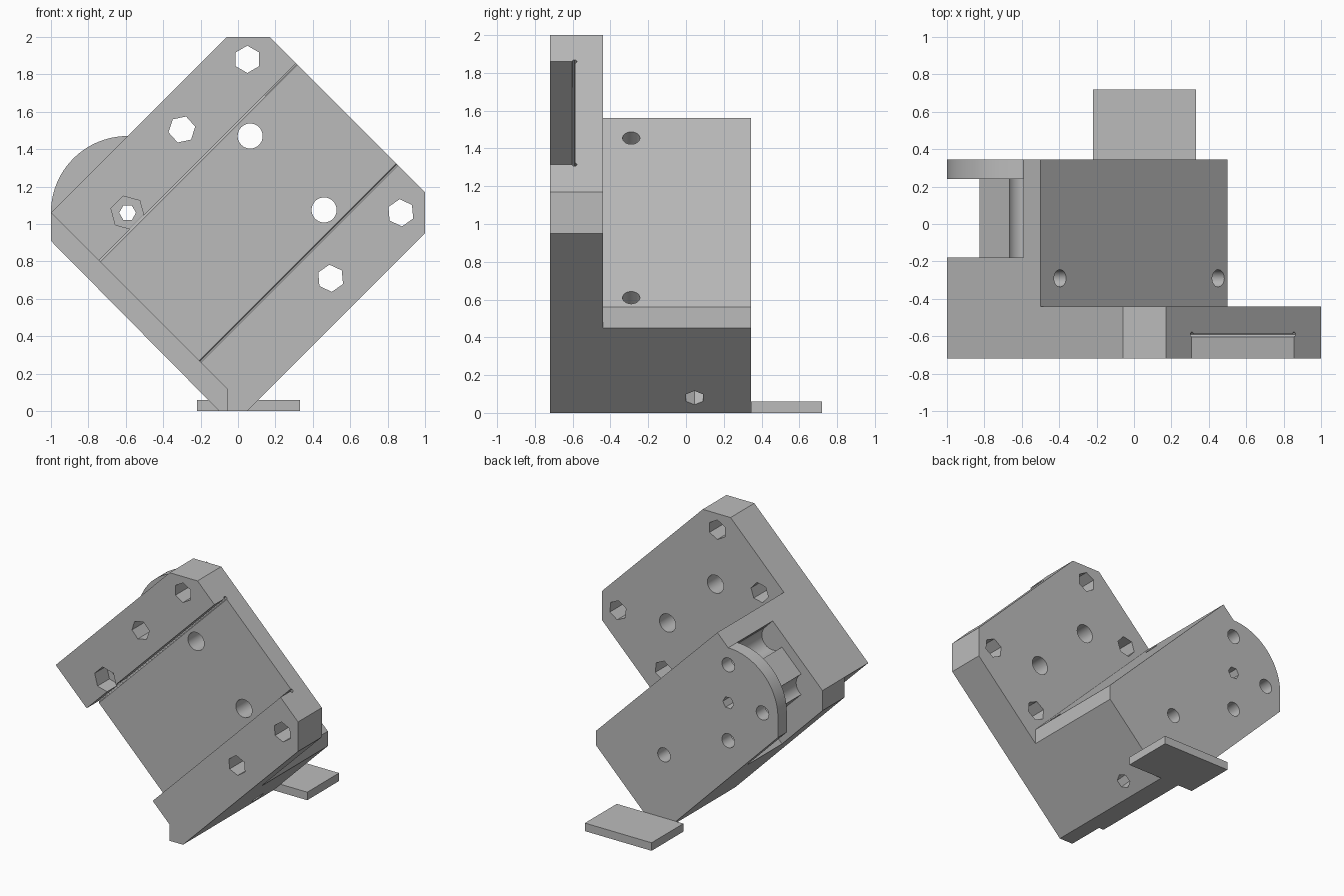
import bpy, bmesh, math
from mathutils import Vector

if "Cube" in bpy.data.objects:
    bpy.data.objects.remove(bpy.data.objects["Cube"], do_unlink=True)

grey = bpy.data.materials.new("plain grey")
grey.use_nodes = True
grey.diffuse_color = (0.5, 0.5, 0.5, 1)
grey.node_tree.nodes["Principled BSDF"].inputs["Base Color"].default_value = (0.5, 0.5, 0.5, 1)

FRONT, MID, BACK = -0.72, -0.44, 0.345    # depth layers
POCKET = (-0.18, 0.24)
AXLE = Vector((-0.59, 1.06))


def finish(bm, name):
    bmesh.ops.recalc_face_normals(bm, faces=bm.faces)
    mesh = bpy.data.meshes.new(name)
    bm.to_mesh(mesh)
    bm.free()
    mesh.materials.append(grey)
    ob = bpy.data.objects.new(name, mesh)
    bpy.context.collection.objects.link(ob)
    return ob


def prism(name, outline, y0, y1):
    """Extrude an (x, z) outline from y0 to y1."""
    bm = bmesh.new()
    face = bm.faces.new([bm.verts.new((p[0], y0, p[1])) for p in outline])
    ext = bmesh.ops.extrude_face_region(bm, geom=[face])
    verts = [g for g in ext["geom"] if isinstance(g, bmesh.types.BMVert)]
    bmesh.ops.translate(bm, verts=verts, vec=(0, y1 - y0, 0))
    return finish(bm, name)


def ring(centre, radius, sides=32, turn=0):
    return [(centre[0] + radius * math.cos(math.radians(turn) + math.tau * i / sides),
             centre[1] + radius * math.sin(math.radians(turn) + math.tau * i / sides))
            for i in range(sides)]


def rod(start, direction, length, radius, sides=24):
    """Round or hexagonal bar from 0.1 before start along direction."""
    d = Vector(direction).normalized()
    bm = bmesh.new()
    bmesh.ops.create_cone(bm, cap_ends=True, segments=sides, radius1=radius,
                          radius2=radius, depth=length + 0.1)
    bmesh.ops.transform(bm, verts=bm.verts, matrix=d.to_track_quat("Z", "Y").to_matrix().to_4x4())
    bmesh.ops.translate(bm, verts=bm.verts, vec=Vector(start) + d * (length - 0.1) / 2)
    return finish(bm, "cutter")


def cut(ob, cutter):
    cutter.hide_render = True
    mod = ob.modifiers.new("cut", "BOOLEAN")
    mod.operation, mod.solver, mod.object = "DIFFERENCE", "EXACT", cutter
    bpy.context.view_layer.objects.active = ob
    bpy.ops.object.modifier_apply(modifier=mod.name)
    bpy.data.objects.remove(cutter, do_unlink=True)


def bore(ob, centre, radius, y0, y1, sides=32, turn=0):
    cut(ob, prism("cutter", ring(centre, radius, sides, turn), y0, y1))


def tilted(u, s):
    """Point from the axle: u runs up-right, s runs up-left."""
    return AXLE + Vector((u - s, u + s)) / math.sqrt(2)


# Front plate: a square on its corner with clipped tips
front_plate = prism("front_plate", [
    (-0.06, 2), (0.17, 2), (1, 1.17), (1, 0.95), (0.05, 0),
    (-0.06, 0), (-0.06, 0.12), (-1, 1.06)], FRONT, MID)

# Diagonal channel across the plate with round corner reliefs
low, high, floor = 0.46, 1.55, -0.587
cut(front_plate, prism("cutter", [(-1.5, -1.5 + low), (1.5, 1.5 + low),
                                  (1.5, 1.5 + high), (-1.5, -1.5 + high)], -0.9, floor))
for offset in (low, high):
    cut(front_plate, rod((-1.5, floor - 0.003, -1.5 + offset), (1, 0, 1), 4.5, 0.013, 12))

# Plate holes: four hexagonal, two round, one nut recess
for centre, turn in (((0.05, 1.88), 30), ((-0.3, 1.505), 12),
                     ((0.87, 1.06), 35), ((0.495, 0.71), 35)):
    bore(front_plate, centre, 0.073, -0.9, 0, 6, turn)
for centre in ((0.065, 1.47), (0.46, 1.075)):
    bore(front_plate, centre, 0.067, -0.9, 0)
bore(front_plate, AXLE, 0.092, -0.9, -0.58, 6, 45)

# Main block behind the plate
foot_line = [(-1, 0.91), (-0.1, 0), (0.05, 0), (0.5, 0.45), (0.5, 0.56), (-0.5, 1.56)]
block = prism("main_block", [(-1, 1.06)] + foot_line, MID, POCKET[1])

# Roller pocket: open on the two outer left sides, with screw head grooves
flat, wall, far = 0.22, 0.29, 0.9
pocket = [tilted(*p) for p in ((-far, -wall), (-flat, -wall), (-flat, flat),
                               (wall, flat), (wall, far), (-far, far))]
cut(block, prism("cutter", pocket, POCKET[0], 0.5))
screws = [tilted(a, b) for a, b in ((0.2, 0.2), (-0.2, 0.2), (-0.2, -0.2))]
for centre in screws:
    bore(block, centre, 0.09, POCKET[0], 0.5)

# Bores into the sloping sides
for x, z in ((-0.395, 1.455), (0.45, 0.61)):
    cut(block, rod((x, -0.29, z), (-1, 0, -1), 0.5, 0.046))
cut(block, rod((0.13, 0.045, 0.08), (-1, 0, 1), 0.98, 0.052, 6))

# Back plate with a rounded shoulder around the axle
arc = [AXLE + 0.41 * Vector((math.cos(a), math.sin(a)))
       for a in (math.pi / 2 * (1 + i / 24) for i in range(25))]
back_plate = prism("back_plate", arc + foot_line, POCKET[1], BACK)
for centre in screws:
    bore(back_plate, centre, 0.052, 0, 0.5)

# Shared through holes
lower_screw = tilted(0, -0.75)
for ob in (block, back_plate):
    bore(ob, lower_screw, 0.052, -0.1, 0.5)
for ob in (front_plate, block, back_plate):
    bore(ob, AXLE, 0.045, -0.9, 0.6, 6)

# Flat foot tab at the back
foot = prism("foot_tab", [(-0.22, 0), (0.33, 0), (0.33, 0.06), (-0.22, 0.06)], BACK, 0.72)

# Smooth the round walls, keep the edges crisp
for ob in (front_plate, block, back_plate, foot):
    bpy.ops.object.select_all(action="DESELECT")
    ob.select_set(True)
    bpy.context.view_layer.objects.active = ob
    bpy.ops.object.shade_smooth_by_angle(angle=math.radians(30))
